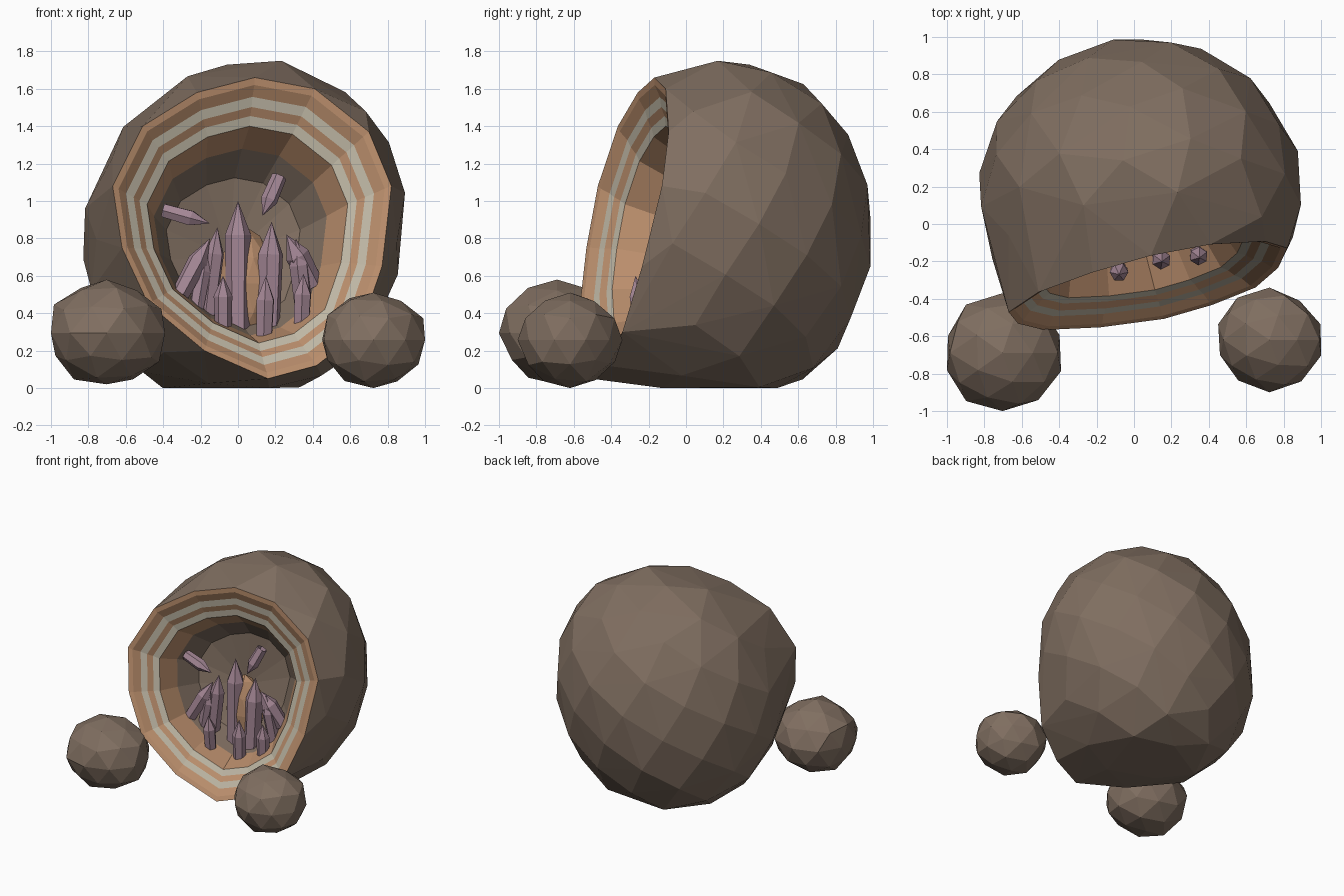
import bpy
import bmesh
import math
import random
from mathutils import Vector

random.seed(4)
cube = bpy.data.objects.get("Cube")
if cube:
    bpy.data.objects.remove(cube)


def material(name, rgb):
    mat = bpy.data.materials.new(name)
    mat.use_nodes = True
    mat.diffuse_color = (*rgb, 1)
    mat.node_tree.nodes["Principled BSDF"].inputs["Base Color"].default_value = (*rgb, 1)
    return mat


ROCK = material("brown rock", (0.215, 0.157, 0.118))
TAN = material("tan mineral", (0.49, 0.27, 0.15))
PALE = material("pale mineral", (0.52, 0.475, 0.375))
VIOLET = material("dusty violet crystal", (0.37, 0.24, 0.3))


def finish(bm, name, materials):
    mesh = bpy.data.meshes.new(name)
    bm.to_mesh(mesh)
    bm.free()
    for mat in materials:
        mesh.materials.append(mat)
    obj = bpy.data.objects.new(name, mesh)
    bpy.context.collection.objects.link(obj)
    return obj


def loft(name, rings, tip, materials, bands):
    """Join rings of points in order and close the last one to a tip point."""
    bm = bmesh.new()
    loops = [[bm.verts.new(p) for p in ring] for ring in rings]
    end = bm.verts.new(tip)
    count = len(loops[0])
    for i in range(count):
        j = (i + 1) % count
        for near, far, band in zip(loops, loops[1:], bands):
            bm.faces.new((near[i], near[j], far[j], far[i])).material_index = band
        bm.faces.new((loops[-1][i], loops[-1][j], end)).material_index = bands[-1]
    return finish(bm, name, materials)


def boulder(name, low, high, mat):
    """Chipped low-poly stone filling the box from low to high."""
    bm = bmesh.new()
    bmesh.ops.create_icosphere(bm, subdivisions=2, radius=1)
    for v in bm.verts:
        v.co *= random.uniform(0.94, 1.03)
    for axis in range(3):
        values = [v.co[axis] for v in bm.verts]
        least, span = min(values), max(values) - min(values)
        for v in bm.verts:
            v.co[axis] = low[axis] + (v.co[axis] - least) / span * (high[axis] - low[axis])
    return finish(bm, name, [mat])


# Tilted opening: outline in x and z, lying on one plane
OUTLINE = [(0.16, 0.05), (0.42, 0.12), (0.65, 0.3), (0.77, 0.65), (0.82, 1.08),
           (0.7, 1.37), (0.41, 1.6), (0.09, 1.66), (-0.22, 1.58), (-0.51, 1.4),
           (-0.67, 1.08), (-0.62, 0.75), (-0.48, 0.45), (-0.18, 0.2)]
INWARD = Vector((-0.23, 1, -0.22))


def plane_y(x, z):
    return 0.23 * x + 0.22 * z - 0.555


def on_plane(x, z):
    return Vector((x, plane_y(x, z), z))


OPENING = [on_plane(x, z) for x, z in OUTLINE]
CENTRE = on_plane(0.08, 0.82)

# Outer shell: hull of the opening and a leaning ellipsoid, open at the front
bm = bmesh.new()
rim_verts = {bm.verts.new(p) for p in OPENING}
samples = 90
for i in range(samples):
    h = 1 - 2 * (i + 0.5) / samples
    turn = i * math.pi * (3 - math.sqrt(5))
    r = math.sqrt(1 - h * h)
    chip = random.uniform(0.99, 1.015)
    x = 0.035 + 0.07 * h + 0.865 * r * chip * math.cos(turn)
    y = 0.17 + 0.83 * r ** 0.87 * chip * math.sin(turn)
    z = max(0, 0.825 + 0.935 * h)
    if y - plane_y(x, z) > 0.1:
        bm.verts.new((x, y, z))
bmesh.ops.convex_hull(bm, input=list(bm.verts))
front = [f for f in bm.faces if all(v in rim_verts for v in f.verts)]
bmesh.ops.delete(bm, geom=front, context='FACES')
bmesh.ops.delete(bm, geom=[v for v in bm.verts if not v.link_faces], context='VERTS')
bmesh.ops.recalc_face_normals(bm, faces=bm.faces)
finish(bm, "rock_shell", [ROCK])

# Stepped mineral bands and hollow: scale and depth of each ring
STEPS = [(1, 0), (0.955, 0.01), (0.89, 0.05), (0.83, 0.068), (0.78, 0.095),
         (0.72, 0.113), (0.62, 0.28), (0.48, 0.45)]
rings = [[CENTRE + (p - CENTRE) * s + INWARD * d for p in OPENING] for s, d in STEPS]
loft("banded_hollow", rings, CENTRE + INWARD * 0.54, [TAN, PALE, ROCK],
     [0, 0, 1, 0, 1, 0, 2, 2])

# Tan mound behind the crystals
boulder("mineral_mound", (-0.1, -0.08, 0.25), (0.19, 0.14, 0.86), TAN)


def crystal(name, base, tip, radius):
    base, tip = Vector(base), Vector(tip)
    axis = tip - base
    turn = axis.to_track_quat('Z', 'Y')
    shoulder = base + axis * max(0.6, 1 - 2.6 * radius / axis.length)

    def ring(middle, r):
        return [middle + turn @ Vector((r * math.cos(k * math.pi / 3),
                                        r * math.sin(k * math.pi / 3), 0)) for k in range(6)]
    loft(name, [ring(base, radius * 0.9), ring(shoulder, radius)], tip, [VIOLET], [0, 0])


# Crystals: base, tip, radius
CRYSTALS = {
    "tall_crystal": ((0, -0.04, 0.28), (0, -0.03, 1), 0.07),
    "second_crystal": ((0.16, -0.05, 0.26), (0.18, -0.03, 0.89), 0.068),
    "right_inner_crystal": ((-0.17, -0.08, 0.36), (-0.11, -0.09, 0.86), 0.055),
    "right_lean_crystal": ((-0.31, -0.17, 0.5), (-0.15, -0.11, 0.8), 0.055),
    "right_low_crystal": ((-0.23, -0.13, 0.38), (-0.17, -0.12, 0.74), 0.045),
    "left_lean_crystal": ((0.4, 0, 0.55), (0.26, -0.08, 0.82), 0.065),
    "left_inner_crystal": ((0.36, -0.02, 0.36), (0.31, -0.08, 0.8), 0.055),
    "right_wall_crystal": ((-0.4, -0.1, 0.95), (-0.15, -0.13, 0.88), 0.045),
    "left_wall_crystal": ((0.22, 0, 1.13), (0.13, -0.07, 0.92), 0.045),
    "front_right_crystal": ((-0.08, -0.24, 0.33), (-0.08, -0.27, 0.6), 0.05),
    "front_middle_crystal": ((0.14, -0.18, 0.28), (0.15, -0.2, 0.6), 0.052),
    "front_left_crystal": ((0.34, -0.16, 0.34), (0.35, -0.18, 0.61), 0.05),
}
for name, shape in CRYSTALS.items():
    crystal(name, *shape)

# Loose stones in front
boulder("right_stone", (-1, -1, 0.02), (-0.39, -0.37, 0.58), ROCK)
boulder("left_stone", (0.45, -0.9, 0), (1, -0.34, 0.51), ROCK)
